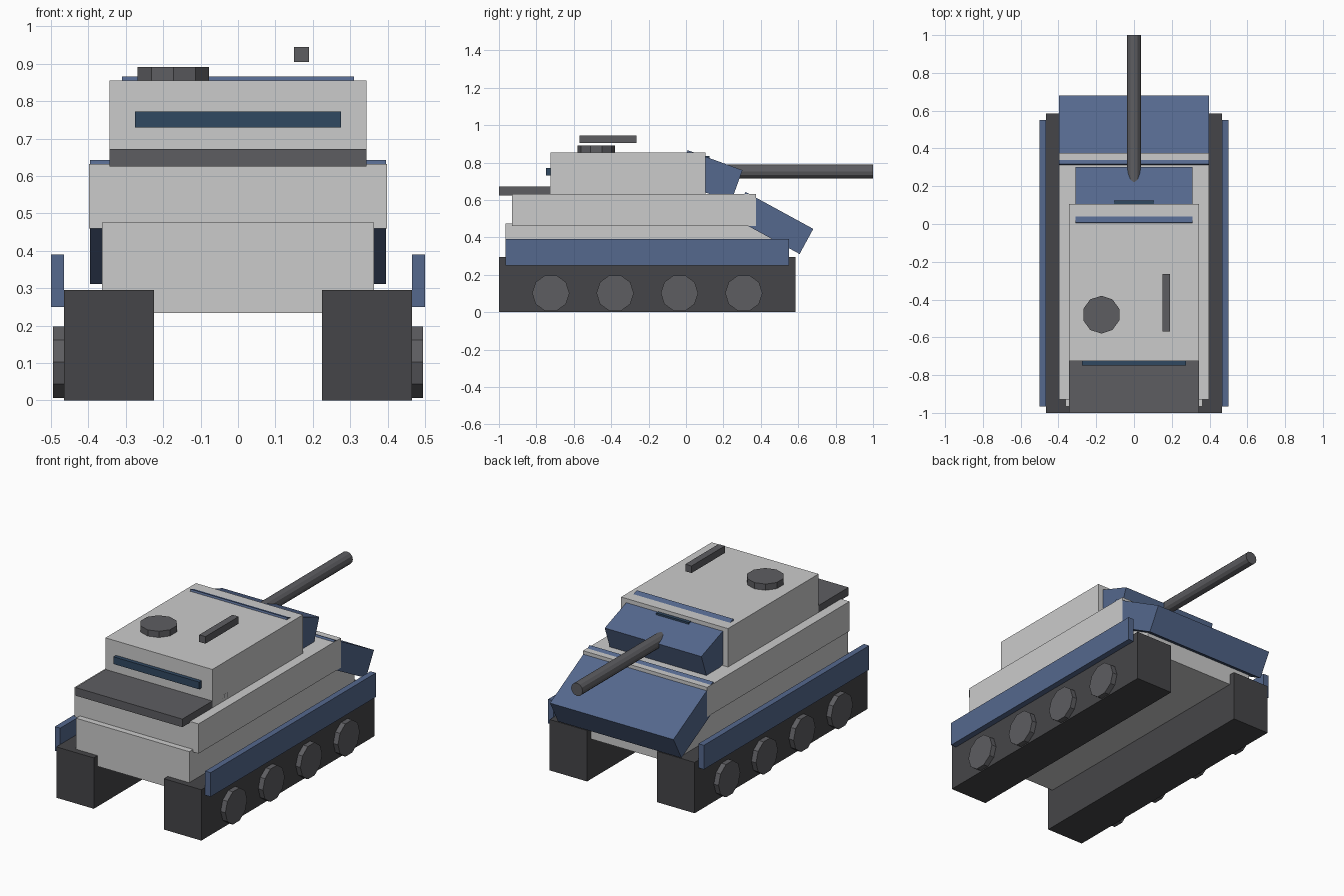
import bpy
import bmesh
import math
from mathutils import Matrix, Vector

if "Cube" in bpy.data.objects:
    bpy.data.objects.remove(bpy.data.objects["Cube"])


def material(name, r, g, b):
    m = bpy.data.materials.new(name)
    m.diffuse_color = (r, g, b, 1)
    m.use_nodes = True
    m.node_tree.nodes["Principled BSDF"].inputs["Base Color"].default_value = m.diffuse_color
    return m


TRACK = material("dark_grey", 0.06, 0.06, 0.065)
METAL = material("mid_grey", 0.11, 0.11, 0.12)
BLUE = material("blue", 0.09, 0.14, 0.27)
GLASS = material("dark_blue", 0.03, 0.065, 0.12)


def finish(bm, name, mat):
    mesh = bpy.data.meshes.new(name)
    bm.to_mesh(mesh)
    bm.free()
    ob = bpy.data.objects.new(name, mesh)
    bpy.context.collection.objects.link(ob)
    if mat:
        mesh.materials.append(mat)
    return ob


def box(name, x, y, z, mat=None):
    """Axis-aligned box from (min, max) ranges."""
    lo, hi = Vector((x[0], y[0], z[0])), Vector((x[1], y[1], z[1]))
    bm = bmesh.new()
    bmesh.ops.create_cube(bm, size=1, matrix=Matrix.Translation((lo + hi) / 2)
                          @ Matrix.Diagonal((hi - lo).to_4d()))
    return finish(bm, name, mat)


def sloped_plate(name, half_width, back_top, length, thick, degrees, mat):
    """Box tilted down towards +y, placed by its upper back edge (y, z)."""
    bm = bmesh.new()
    bmesh.ops.create_cube(bm, size=1)
    fit = (Matrix.Translation((0, *back_top))
           @ Matrix.Rotation(math.radians(-degrees), 4, 'X')
           @ Matrix.Translation((0, length / 2, -thick / 2))
           @ Matrix.Diagonal((2 * half_width, length, thick, 1)))
    bm.transform(fit)
    return finish(bm, name, mat)


def cylinder(name, centre, radius, depth, axis, sides, mat):
    bm = bmesh.new()
    turn = {'X': Matrix.Rotation(math.pi / 2, 4, 'Y'),
            'Y': Matrix.Rotation(math.pi / 2, 4, 'X'),
            'Z': Matrix.Identity(4)}[axis]
    # the extra quarter turn puts the first corner on local y
    bmesh.ops.create_cone(bm, cap_ends=True, segments=sides, radius1=radius,
                          radius2=radius, depth=depth,
                          matrix=Matrix.Translation(centre) @ turn)
    # make sure a corner, not a flat, points along local y
    local = (Matrix.Translation(centre) @ turn)
    inv = local.inverted()
    if not any(abs((inv @ v.co).x) < 1e-4 for v in bm.verts):
        bm.transform(local @ Matrix.Rotation(math.pi / 2, 4, 'Z') @ inv)
    return finish(bm, name, mat)


# Running gear, both sides
for side, s in (("left", -1), ("right", 1)):
    def xr(a, b):
        return tuple(sorted((s * a, s * b)))
    box(f"track_{side}", xr(0.225, 0.465), (-1, 0.585), (0, 0.295), TRACK)
    box(f"skirt_{side}", xr(0.465, 0.5), (-0.965, 0.55), (0.25, 0.39), BLUE)
    for i in range(4):
        cylinder(f"wheel_{side}_{i + 1}", (s * 0.465, -0.723 + i * 0.344, 0.102),
                 0.1, 0.06, 'X', 10, METAL)

# Hull
box("lower_hull", (-0.363, 0.363), (-0.965, 0.55), (0.233, 0.475))
box("upper_hull", (-0.398, 0.398), (-0.93, 0.375), (0.46, 0.632))
sloped_plate("sloped_armour", 0.396, (0.318, 0.643), 0.413, 0.153, 28.6, BLUE)

# Turret with its mantlet and rear rack
box("turret", (-0.343, 0.343), (-0.725, 0.105), (0.625, 0.855))
sloped_plate("gun_mantlet", 0.31, (0.009, 0.866), 0.312, 0.18, 20, BLUE)
box("turret_rear_rack", (-0.343, 0.343), (-1, -0.585), (0.625, 0.672), METAL)
box("rear_vision_slit", (-0.275, 0.275), (-0.748, -0.72), (0.73, 0.772), GLASS)
box("front_vision_slit", (-0.105, 0.105), (0.095, 0.125), (0.795, 0.834), GLASS)

# Gun barrel, hatch and roof rail
cylinder("gun_barrel", (0, 0.6, 0.752), 0.037, 0.8, 'Y', 12, METAL)
cylinder("roof_hatch", (-0.173, -0.48, 0.871), 0.1, 0.04, 'Z', 10, METAL)
box("roof_rail", (0.15, 0.19), (-0.57, -0.265), (0.904, 0.945), METAL)
